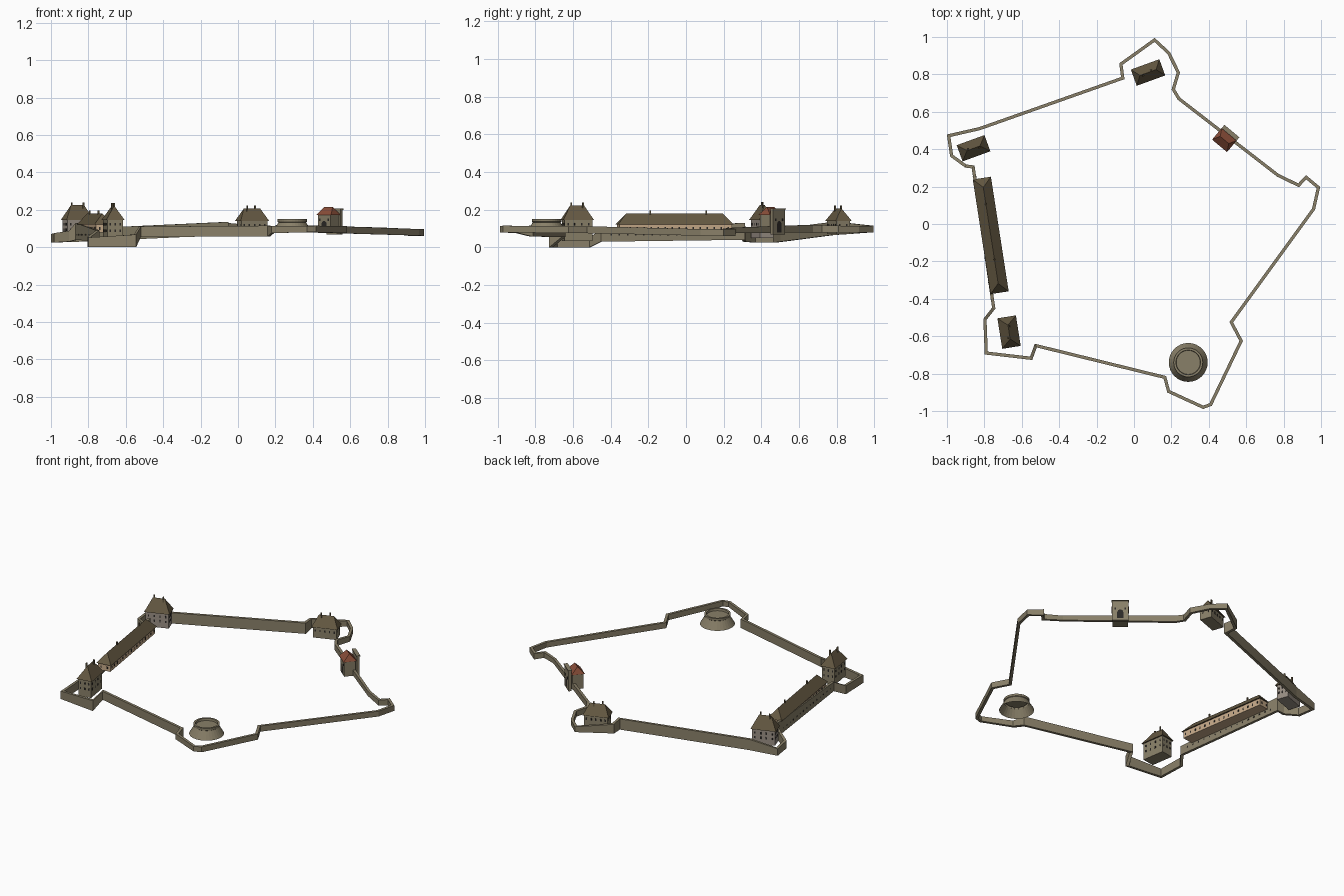
import bpy, bmesh, math
from mathutils import Vector, Matrix

if "Cube" in bpy.data.objects:
    bpy.data.objects.remove(bpy.data.objects["Cube"])


def mat(name, r, g, b):
    m = bpy.data.materials.new(name)
    m.diffuse_color = (r, g, b, 1)
    m.use_nodes = True
    m.node_tree.nodes["Principled BSDF"].inputs["Base Color"].default_value = m.diffuse_color
    return m


STONE = mat("olive stone", 0.25, 0.215, 0.14)
GREY = mat("grey plaster", 0.32, 0.275, 0.235)
PEACH = mat("peach plaster", 0.56, 0.40, 0.25)
ROOF = mat("dark brown tile", 0.13, 0.10, 0.055)
RED = mat("red tile", 0.25, 0.075, 0.04)
DARK = mat("dark opening", 0.025, 0.022, 0.02)


def mesh(name, verts, faces, material, frame=None):
    bm = bmesh.new()
    vs = [bm.verts.new(v) for v in verts]
    for f in faces:
        bm.faces.new([vs[i] for i in f])
    bmesh.ops.recalc_face_normals(bm, faces=bm.faces)
    me = bpy.data.meshes.new(name)
    bm.to_mesh(me)
    bm.free()
    me.materials.append(material)
    ob = bpy.data.objects.new(name, me)
    if frame:
        ob.matrix_world = frame
    bpy.context.collection.objects.link(ob)
    return ob


BOX = [(0, 1, 2, 3), (4, 5, 6, 7), (0, 1, 5, 4), (1, 2, 6, 5), (2, 3, 7, 6), (3, 0, 4, 7)]


def boxes(name, specs, material, frame):
    """One object from boxes given as (cx, cy, z0, z1, sx, sy)."""
    verts, faces = [], []
    for cx, cy, z0, z1, sx, sy in specs:
        n = len(verts)
        for z in (z0, z1):
            verts += [(cx + a * sx / 2, cy + b * sy / 2, z)
                      for a, b in ((-1, -1), (1, -1), (1, 1), (-1, 1))]
        faces += [tuple(n + i for i in f) for f in BOX]
    return mesh(name, verts, faces, material, frame)


def place(x, y, deg):
    return Matrix.Translation((x, y, 0)) @ Matrix.Rotation(math.radians(deg), 4, 'Z')


def hip_roof(name, frame, L, W, ze, zr, hip, material, cy=0):
    l, w = L / 2, W / 2
    verts = [(-l, cy - w, ze), (l, cy - w, ze), (l, cy + w, ze), (-l, cy + w, ze),
             (-l + hip, cy, zr), (l - hip, cy, zr)]
    faces = [(0, 1, 2, 3), (0, 1, 5, 4), (2, 3, 4, 5), (1, 2, 5), (3, 0, 4)]
    mesh(name, verts, faces, material, frame)


def house(name, frame, L, W, zb, ze, zr, hip, wall, rows, nlong, nshort, chimneys):
    wl, ww = L - 0.016, W - 0.016
    boxes(name + "_walls", [(0, 0, zb, ze, wl, ww)], wall, frame)
    hip_roof(name + "_roof", frame, L, W, ze, zr, hip, ROOF)
    win = []
    for z in rows:
        for s in (-1, 1):
            win += [((i + 0.5) / nlong * wl - wl / 2, s * ww / 2, z, z + 0.014, 0.008, 0.003)
                    for i in range(nlong)]
            win += [(s * wl / 2, (i + 0.5) / nshort * ww - ww / 2, z, z + 0.014, 0.003, 0.008)
                    for i in range(nshort)]
    boxes(name + "_windows", win, DARK, frame)
    boxes(name + "_chimneys", [(x, y, zr - 0.035, zr + 0.015, 0.008, 0.008)
                               for x, y in chimneys], ROOF, frame)


# Curtain wall: centre line clockwise with bottom and top heights
PATH = [
    (-.06, .78, .065, .135), (-.07, .855, .07, .13), (.11, .984, .08, .115),
    (.185, .915, .08, .112), (.237, .81, .08, .115), (.21, .72, .08, .118),
    (.24, .67, .08, .12), (.77, .26, .075, .105), (.88, .207, .065, .1),
    (.92, .25, .06, .098), (.986, .195, .06, .096), (.96, .08, .062, .097),
    (.52, -.525, .075, .112), (.573, -.625, .075, .112), (.41, -.965, .08, .115),
    (.37, -.98, .08, .112), (.185, -.895, .075, .112), (.165, -.82, .057, .115),
    (-.525, -.65, .055, .11), (-.55, -.718, 0, .068), (-.79, -.69, 0, .052),
    (-.797, -.51, 0, .055), (-.75, -.45, .03, .09), (-.86, .305, .04, .13),
    (-.90, .31, .03, .088), (-.975, .365, .025, .075), (-.991, .472, .025, .07),
    (-.825, .51, .03, .1)]


def curtain(path, half):
    n = len(path)
    verts, faces = [], []
    for i, (x, y, zb, zt) in enumerate(path):
        p = Vector((x, y))
        a = (p - Vector(path[i - 1][:2])).normalized()
        b = (Vector(path[(i + 1) % n][:2]) - p).normalized()
        na, nb = Vector((a.y, -a.x)), Vector((b.y, -b.x))
        off = (na + nb) / (1 + na.dot(nb)) * half
        for q, z in ((p - off, zb), (p - off, zt), (p + off, zt), (p + off, zb)):
            verts.append((q.x, q.y, z))
        for k in range(4):
            j, m = (i + 1) % n, (k + 1) % 4
            faces.append((4 * i + k, 4 * i + m, 4 * j + m, 4 * j + k))
    mesh("curtain_wall", verts, faces, STONE)


curtain(PATH, 0.0085)

# Gun ports through the west wall
west = place(-.805, -.0725, math.degrees(math.atan2(-.755, .11)))
boxes("west_wall_ports", [(-.33 + i * .66 / 15, 0, .062, .071, .008, .019) for i in range(16)],
      DARK, west)

# Corner houses and long barracks
house("southwest_house", place(-.668, -.578, -81), .165, .1, .035, .145, .222, .045,
      STONE, (.08, .115), 4, 3, [(-.03, .01), (.03, -.01)])
house("northwest_house", place(-.858, .405, 20), .158, .092, .05, .145, .225, .042,
      GREY, (.085, .115), 4, 3, [(.03, -.008), (-.03, .008)])
house("north_house", place(.075, .81, 20), .162, .092, .07, .14, .207, .035,
      STONE, (.11,), 5, 2, [(.02, .008), (-.03, -.008)])
house("barracks", place(-.766, -.061, -81.2), .62, .098, .078, .122, .18, .05,
      PEACH, (.093,), 16, 2, [(.13, 0), (-.17, 0)])

# Gatehouse with raised outer front
gate = place(.49, .457, -40)
boxes("gatehouse_walls", [(0, -.01, .075, .172, .09, .07)], STONE, gate)
boxes("gatehouse_front", [(0, .04, .068, .2, .098, .018)], STONE, gate)
boxes("gatehouse_cornice", [(0, .04, .2, .206, .104, .024)], STONE, gate)
hip_roof("gatehouse_roof", gate, .104, .082, .172, .215, .022, RED, cy=-.01)
boxes("gatehouse_windows", [(s * .03, y, .14, .154, .009, .004)
                            for s in (-1, 1) for y in (-.045, .049)], DARK, gate)
for label, y in (("inner", -.0465), ("outer", .0505)):
    arc = [(-.018, y, .08), (.018, y, .08)]
    arc += [(.018 * math.cos(math.pi * k / 8), y, .122 + .018 * math.sin(math.pi * k / 8))
            for k in range(9)]
    mesh(label + "_gate_arch", arc, [tuple(range(len(arc)))], DARK, gate)

# Round battery: conical mound with a sunken top, open underneath
profile = [(.104, .082), (.074, .133), (.078, .136), (.078, .15), (.066, .15), (.064, .136)]
SEG = 32
ring = [(r * math.cos(2 * math.pi * k / SEG), r * math.sin(2 * math.pi * k / SEG), z)
        for r, z in profile for k in range(SEG)]
quads = [(i * SEG + k, i * SEG + (k + 1) % SEG, (i + 1) * SEG + (k + 1) % SEG, (i + 1) * SEG + k)
         for i in range(len(profile) - 1) for k in range(SEG)]
quads.append(tuple((len(profile) - 1) * SEG + k for k in range(SEG)))
mesh("round_battery", ring, quads, STONE, place(.29, -.74, 0))
